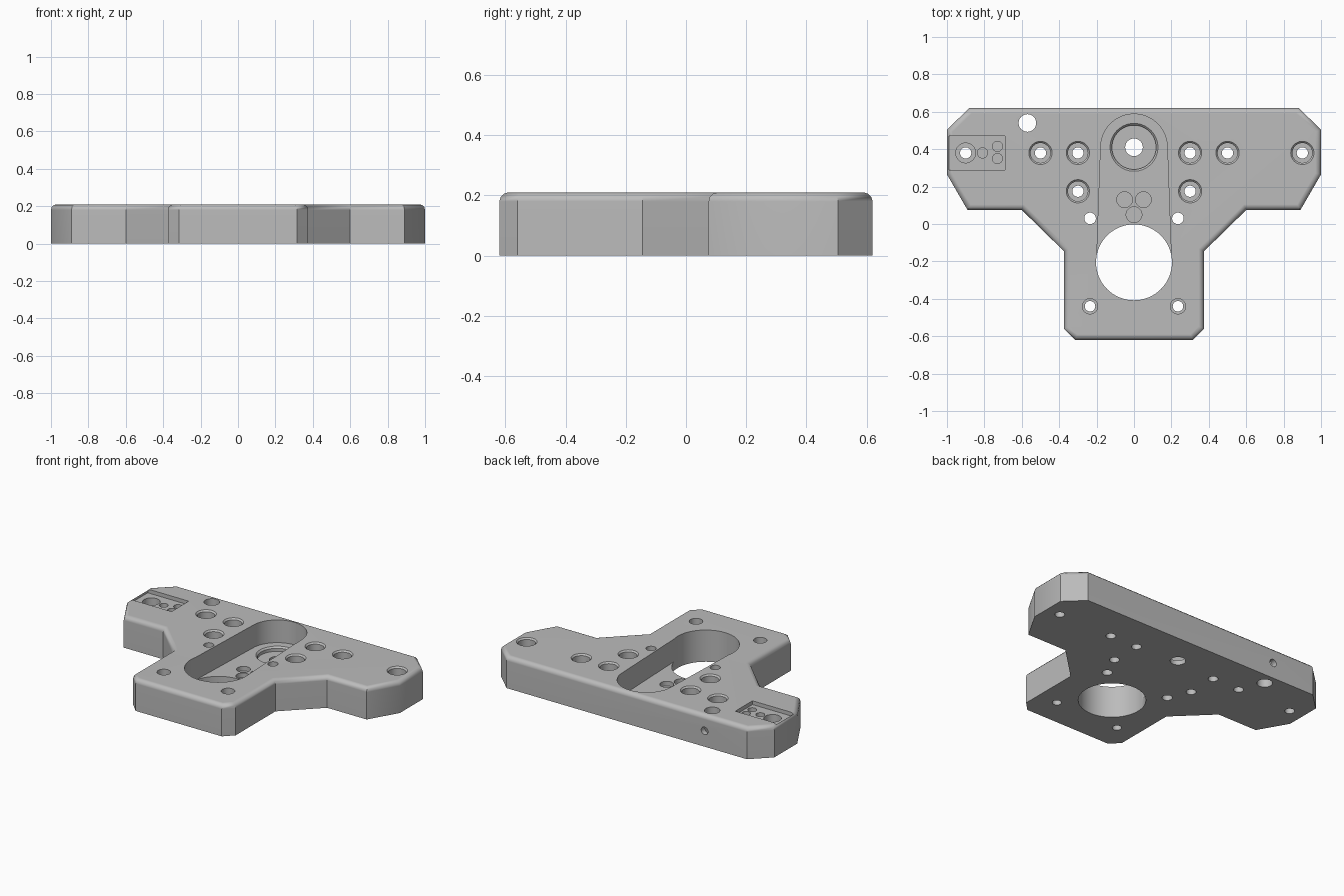
import bpy, bmesh, math

cube = bpy.data.objects.get("Cube")
if cube:
    bpy.data.objects.remove(cube, do_unlink=True)

HEIGHT = 0.21
POCKET_Z = 0.06
ABOVE = HEIGHT + 0.1
BELOW = -0.1


def prism(name, outline, z0, z1, fillet=0.0):
    """Extrude a 2D outline, optionally rounding its top rim."""
    bm = bmesh.new()
    base = bm.faces.new([bm.verts.new((x, y, z0)) for x, y in outline])
    top = bmesh.ops.extrude_face_region(bm, geom=[base])["geom"]
    for v in top:
        if isinstance(v, bmesh.types.BMVert):
            v.co.z = z1
    bmesh.ops.recalc_face_normals(bm, faces=bm.faces)
    if fillet:
        rim = [e for e in bm.edges if all(v.co.z > z1 - 0.001 for v in e.verts)]
        bmesh.ops.bevel(bm, geom=rim, offset=fillet, segments=3,
                        profile=0.5, affect='EDGES', clamp_overlap=True)
    return finish(name, bm)


def turned(name, x, y, profile, sides=40):
    """Round cutter from (radius, z) steps listed bottom to top."""
    bm = bmesh.new()
    rings = []
    for r, z in profile:
        rings.append([bm.verts.new((x + r * math.cos(math.tau * i / sides),
                                    y + r * math.sin(math.tau * i / sides), z))
                      for i in range(sides)])
    for a, b in zip(rings, rings[1:]):
        for i in range(sides):
            j = (i + 1) % sides
            bm.faces.new((a[i], a[j], b[j], b[i]))
    bm.faces.new(rings[0])
    bm.faces.new(rings[-1])
    bmesh.ops.recalc_face_normals(bm, faces=bm.faces)
    return finish(name, bm)


def finish(name, bm):
    mesh = bpy.data.meshes.new(name)
    bm.to_mesh(mesh)
    bm.free()
    ob = bpy.data.objects.new(name, mesh)
    bpy.context.collection.objects.link(ob)
    return ob


def arc(cx, cy, r, a0, a1, n):
    return [(cx + r * math.cos(math.radians(a0 + (a1 - a0) * i / n)),
             cy + r * math.sin(math.radians(a0 + (a1 - a0) * i / n)))
            for i in range(n + 1)]


# T-shaped mounting plate with a rounded top rim
half = [(0.315, -0.62), (0.375, -0.56), (0.375, -0.145), (0.6, 0.075),
        (0.89, 0.075), (1.0, 0.265), (1.0, 0.505), (0.88, 0.62)]
plate = prism("mounting_plate", half + [(-x, y) for x, y in reversed(half)],
              0, HEIGHT, 0.03)

cutters = []

# Long central pocket, running into the large bore
cutters.append(prism("pocket_cutter",
                     arc(0, 0.41, 0.178, 0, 180, 32) + [(-0.2, -0.205), (0.2, -0.205)],
                     POCKET_Z, ABOVE))
cutters.append(turned("bore_cutter", 0, -0.205, [(0.203, BELOW), (0.203, ABOVE)], 64))

# Stepped seat and blind holes in the pocket floor
cutters.append(turned("seat_cutter", 0, 0.41,
                      [(0.047, BELOW), (0.047, 0.03), (0.118, 0.03), (0.118, 0.05),
                       (0.13, 0.062), (0.13, 0.1)], 56))
for x, y in [(-0.05, 0.13), (0.05, 0.13), (0, 0.05)]:
    cutters.append(turned("floor_hole_cutter", x, y, [(0.042, 0.03), (0.042, 0.1)]))

# Shallow label recess with three blind holes
recess = [(-0.99, 0.29), (-0.69, 0.29), (-0.69, 0.47), (-0.99, 0.47)]
cutters.append(prism("recess_cutter", recess, HEIGHT - 0.025, ABOVE))
for x, y in [(-0.81, 0.38), (-0.73, 0.415), (-0.73, 0.35)]:
    cutters.append(turned("recess_hole_cutter", x, y, [(0.027, 0.12), (0.027, ABOVE)]))

# Mirrored bolt and pin holes
for s in (-1, 1):
    for x, y in [(0.3, 0.38), (0.5, 0.38), (0.9, 0.38), (0.3, 0.175)]:
        cutters.append(turned("bolt_cutter", s * x, y,
                              [(0.03, BELOW), (0.03, 0.1), (0.053, 0.1), (0.053, 0.2),
                               (0.064, 0.212), (0.064, ABOVE)]))
    cutters.append(turned("corner_bolt_cutter", s * 0.235, -0.44,
                          [(0.028, BELOW), (0.028, 0.16), (0.041, 0.16), (0.041, ABOVE)]))
    cutters.append(turned("pin_cutter", s * 0.235, 0.03, [(0.031, BELOW), (0.031, ABOVE)]))

# Round through hole with a cross drilling from the back face
cutters.append(turned("post_cutter", -0.57, 0.54, [(0.047, BELOW), (0.047, ABOVE)]))
cross = turned("cross_cutter", 0, 0, [(0.025, 0), (0.025, 0.2)], 32)
cross.rotation_euler.x = -math.pi / 2
cross.location = (-0.57, 0.54, 0.105)
cutters.append(cross)

# Cut everything, then drop the cutters
bpy.ops.object.select_all(action='DESELECT')
bpy.context.view_layer.objects.active = plate
plate.select_set(True)
for c in cutters:
    c.hide_render = True
    mod = plate.modifiers.new("cut", 'BOOLEAN')
    mod.operation = 'DIFFERENCE'
    mod.solver = 'EXACT'
    mod.object = c
    bpy.ops.object.modifier_apply(modifier=mod.name)
    bpy.data.objects.remove(c, do_unlink=True)

# Plain grey finish
grey = bpy.data.materials.new("machined_grey")
grey.use_nodes = True
colour = (0.5, 0.5, 0.5, 1)
grey.diffuse_color = colour
grey.node_tree.nodes["Principled BSDF"].inputs["Base Color"].default_value = colour
plate.data.materials.clear()
plate.data.materials.append(grey)

bpy.ops.object.shade_smooth_by_angle(angle=math.radians(35))
weighted = plate.modifiers.new("even_shading", 'WEIGHTED_NORMAL')
weighted.keep_sharp = True
